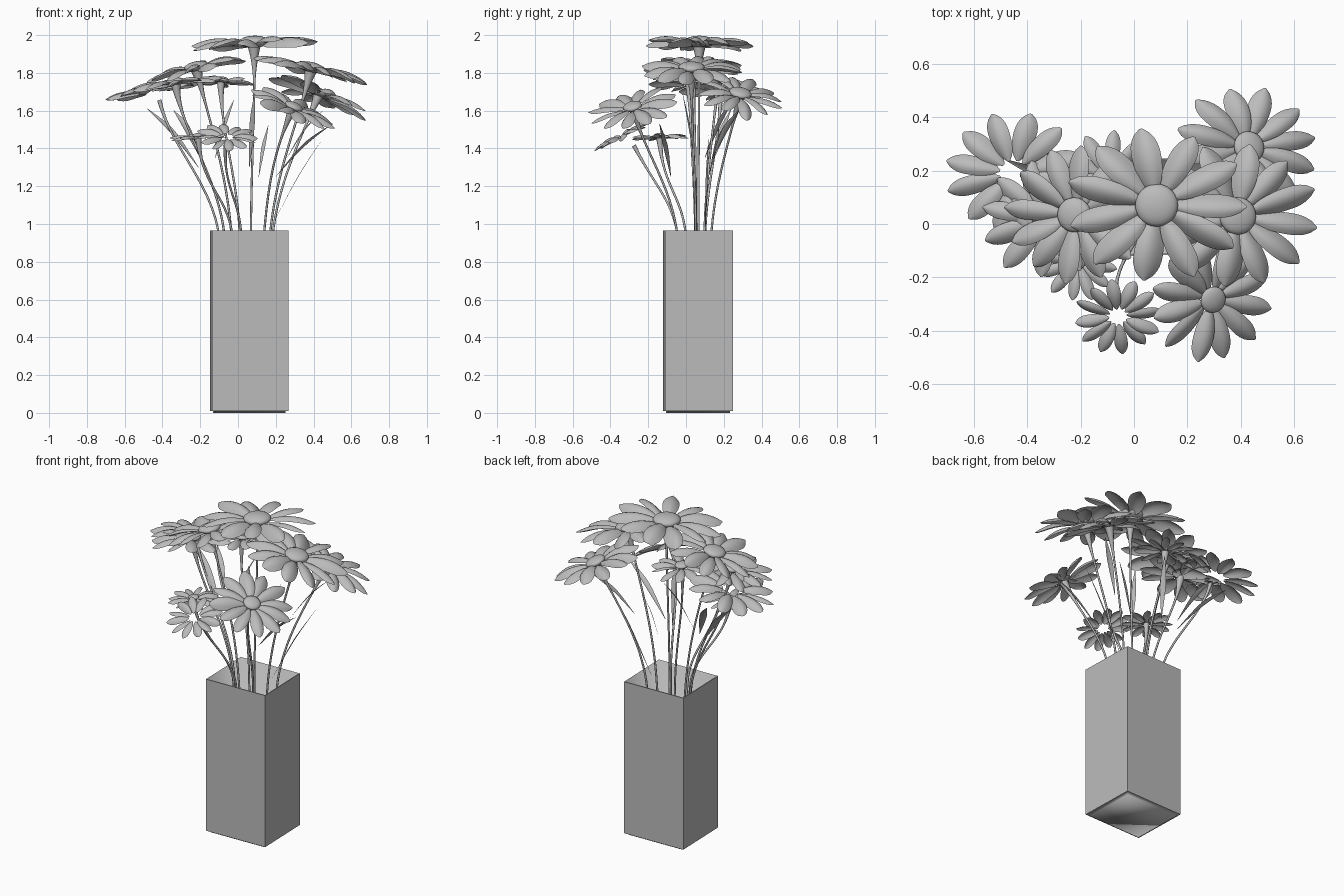
import bpy, bmesh, math, random
from mathutils import Vector, Matrix

random.seed(4)
if "Cube" in bpy.data.objects:
    bpy.data.objects.remove(bpy.data.objects["Cube"])

grey = bpy.data.materials.new("plain_grey")
grey.use_nodes = True
grey.diffuse_color = (0.5, 0.5, 0.5, 1)
grey.node_tree.nodes["Principled BSDF"].inputs["Base Color"].default_value = (0.5, 0.5, 0.5, 1)


def add_mesh(name, bm):
    mesh = bpy.data.meshes.new(name)
    bm.to_mesh(mesh)
    bm.free()
    mesh.materials.append(grey)
    obj = bpy.data.objects.new(name, mesh)
    bpy.context.collection.objects.link(obj)
    return obj


def shade_smooth(bm):
    for f in bm.faces:
        f.smooth = True


def add_grid(bm, rows):
    """Skin a strip of smooth faces over rows of points."""
    vs = [[bm.verts.new(p) for p in row] for row in rows]
    for a, b in zip(vs, vs[1:]):
        for i in range(len(a) - 1):
            bm.faces.new((a[i], b[i], b[i + 1], a[i + 1]))
    shade_smooth(bm)


def bezier(p0, p1, p2, p3, t):
    s = 1 - t
    return p0 * s**3 + p1 * 3 * s * s * t + p2 * 3 * s * t * t + p3 * t**3


# Vase: square tube with thin walls and a small inset foot
VX, VY = 0.06, 0.063


def build_vase():
    bm = bmesh.new()
    bmesh.ops.create_cube(bm, size=1, matrix=Matrix.Translation((0, 0, 0.4875))
                          @ Matrix.Diagonal((0.405, 0.36, 0.955, 1)))
    walls = [f for f in bm.faces if abs(f.normal.z) < 0.5]
    top = max(bm.faces, key=lambda f: f.calc_center_median().z)
    bottom = min(bm.faces, key=lambda f: f.calc_center_median().z)
    for face, inset, depth in ((top, 0.008, -0.92), (bottom, 0.022, -0.01)):
        bmesh.ops.inset_region(bm, faces=[face], thickness=inset)
        new = bmesh.ops.extrude_face_region(bm, geom=[face])["geom"]
        verts = [g for g in new if isinstance(g, bmesh.types.BMVert)]
        bmesh.ops.translate(bm, verts=verts, vec=(0, 0, depth))
        if face.is_valid:
            bm.faces.remove(face)
    bmesh.ops.recalc_face_normals(bm, faces=bm.faces)
    # soft inside and foot, crisp outer walls
    shade_smooth(bm)
    for f in walls:
        f.smooth = False
    vase = add_mesh("vase", bm)
    vase.location = (VX, VY, 0)
    vase.rotation_euler.z = math.radians(1.6)


def petal_width(u):
    """Oblong outline: slim base, full middle, blunt rounded tip."""
    reach = 0.6 if u < 0.6 else 0.4
    return max(0.03, 1 - abs((u - 0.6) / reach) ** 2.2) ** 0.65


# Petals: domed, drooping blades set in a ring
def build_petals(name, place, radius, count, phase, hole, squash):
    bm = bmesh.new()
    place = place @ Matrix.Diagonal((1, squash, 1, 1))
    for k in range(count):
        spin = Matrix.Rotation(math.radians(phase + random.uniform(-2, 2)) + math.tau * k / count, 4, "Z")
        length = (radius - hole) * random.uniform(0.96, 1.03)
        wide = radius * random.uniform(0.145, 0.165)
        droop = radius * random.uniform(0.02, 0.13)
        roll = random.uniform(-0.4, 0.4)
        lift = radius * 0.03 * (k % 2)
        rows = []
        for i in range(13):
            u = i / 12
            half = wide * petal_width(u)
            row = []
            for j in range(7):
                v = j / 3 - 1
                z = lift + radius * 0.1 * math.sin(math.pi * u * 0.8) - droop * u * u
                z += half * (roll * v - 0.5 * v * v)
                row.append(place @ spin @ Vector((hole + length * u, half * v, z)))
            rows.append(row)
        add_grid(bm, rows)
    add_mesh(name + "_petals", bm)


# Disc: flattened dome in the middle of the bloom
def build_disc(name, place, r):
    bm = bmesh.new()
    bmesh.ops.create_uvsphere(bm, u_segments=24, v_segments=12, radius=r,
                              matrix=place @ Matrix.Diagonal((1, 1, 0.4, 1)))
    shade_smooth(bm)
    add_mesh(name + "_disc", bm)


# Stem: thin tube that flares into a cup under the bloom
def build_stem(name, centre, normal, flare):
    rim = Vector((VX + (centre.x - VX) * 0.34, VY + (centre.y - VY) * 0.32, 0.95))
    foot = Vector((VX + (rim.x - VX) * 0.3, VY + (rim.y - VY) * 0.3, 0.08))
    reach = centre - rim
    p1 = rim + Vector((reach.x * 0.15, reach.y * 0.15, reach.z * 0.4))
    p2 = centre - normal * 0.25
    pts = [(foot, 0.006)]
    for i in range(21):
        t = i / 20
        pts.append((bezier(rim, p1, p2, centre, t), 0.006 + flare * max(0, (t - 0.72) / 0.28) ** 2))
    curve = bpy.data.curves.new(name + "_stem", "CURVE")
    curve.dimensions = "3D"
    curve.bevel_depth = 1
    curve.bevel_resolution = 2
    curve.use_fill_caps = True
    line = curve.splines.new("POLY")
    line.points.add(len(pts) - 1)
    for p, (co, r) in zip(line.points, pts):
        p.co = (*co, 1)
        p.radius = r
    line.use_smooth = True
    curve.materials.append(grey)
    bpy.context.collection.objects.link(bpy.data.objects.new(name + "_stem", curve))


# Leaf: slim folded blade arching from base to tip
def build_leaf(name, base, tip, width):
    base, tip = Vector(base), Vector(tip)
    mid = base.lerp(tip, 0.5) + Vector((0, 0, 0.03))
    side = (tip - base).cross(Vector((0, 0, 1))).normalized()
    side = (side + Vector((0, 0, 0.5))).normalized()
    bm = bmesh.new()
    rows = []
    for i in range(13):
        t = i / 12
        p = bezier(base, mid, mid, tip, t)
        half = width * max(0.05, math.sin(math.pi * t)) ** 0.8
        rows.append([p + side * half * v + Vector((0, 0, 0.4 * half * abs(v))) for v in (-1, -0.5, 0, 0.5, 1)])
    add_grid(bm, rows)
    add_mesh(name, bm)


build_vase()

# name, centre, facing, radius, petals, phase, disc radius (none leaves an open ring), squash
blooms = [
    ("top_bloom", (0.085, 0.07, 1.95), (-0.03, 0.0, 1), 0.345, 11, 0, 0.08, 0.83),
    ("left_bloom", (0.385, 0.03, 1.815), (0.22, 0.02, 1), 0.315, 12, -8, 0.07, 0.87),
    ("back_left_bloom", (0.425, 0.285, 1.68), (0.4, 0.22, 1), 0.285, 12, 13, 0.06, 0.82),
    ("right_bloom", (-0.22, 0.035, 1.82), (-0.24, -0.05, 1), 0.27, 12, -7, 0.065, 0.95),
    ("back_right_bloom", (-0.45, 0.19, 1.705), (-0.23, 0.05, 1), 0.26, 12, 17, 0, 0.9),
    ("low_right_bloom", (-0.33, 0.02, 1.74), (-0.12, 0, 1), 0.25, 11, 5, 0.05, 0.9),
    ("back_bloom", (-0.09, 0.17, 1.75), (0.02, 0.1, 1), 0.18, 11, 20, 0.04, 1),
    ("front_left_bloom", (0.29, -0.28, 1.61), (0.45, -0.25, 1), 0.245, 12, -13, 0.05, 0.98),
    ("front_bud", (-0.06, -0.345, 1.46), (0.05, -0.52, 1), 0.165, 12, 8, 0, 0.95),
    ("front_right_bud", (-0.21, -0.14, 1.455), (-0.05, -0.05, 1), 0.15, 12, 20, 0.03, 1),
]
for name, centre, facing, radius, count, phase, disc, squash in blooms:
    centre, normal = Vector(centre), Vector(facing).normalized()
    turn = Vector((0, 0, 1)).rotation_difference(normal).to_matrix().to_4x4()
    place = Matrix.Translation(centre) @ turn
    build_petals(name, place, radius, count, phase, disc * 0.7 or radius * 0.2, squash)
    if disc:
        build_disc(name, place @ Matrix.Translation((0, 0, 0.015)), disc)
        build_stem(name, centre, normal, disc * 0.4)
    else:
        build_stem(name, centre - normal * 0.05 + Vector((-normal.x, -normal.y, 0)) * 0.1, normal, 0.006)

leaves = [
    ((-0.21, 0.13, 1.3), (-0.48, 0.24, 1.61), 0.022),
    ((-0.2, 0.15, 1.35), (-0.34, 0.28, 1.6), 0.022),
    ((-0.12, 0.1, 1.35), (-0.02, 0.25, 1.66), 0.018),
    ((0.26, 0.14, 1.35), (0.45, 0.28, 1.6), 0.018),
    ((0.11, 0.12, 1.25), (0.16, 0.2, 1.52), 0.014),
    ((0.2, -0.08, 1.25), (0.5, -0.14, 1.53), 0.016),
    ((0.17, 0.1, 0.97), (0.46, 0.12, 1.47), 0.006),
    ((0.06, 0.05, 1.3), (0.09, -0.02, 1.7), 0.016),
]
for n, (base, tip, width) in enumerate(leaves):
    build_leaf(f"leaf_{n + 1}", base, tip, width)
